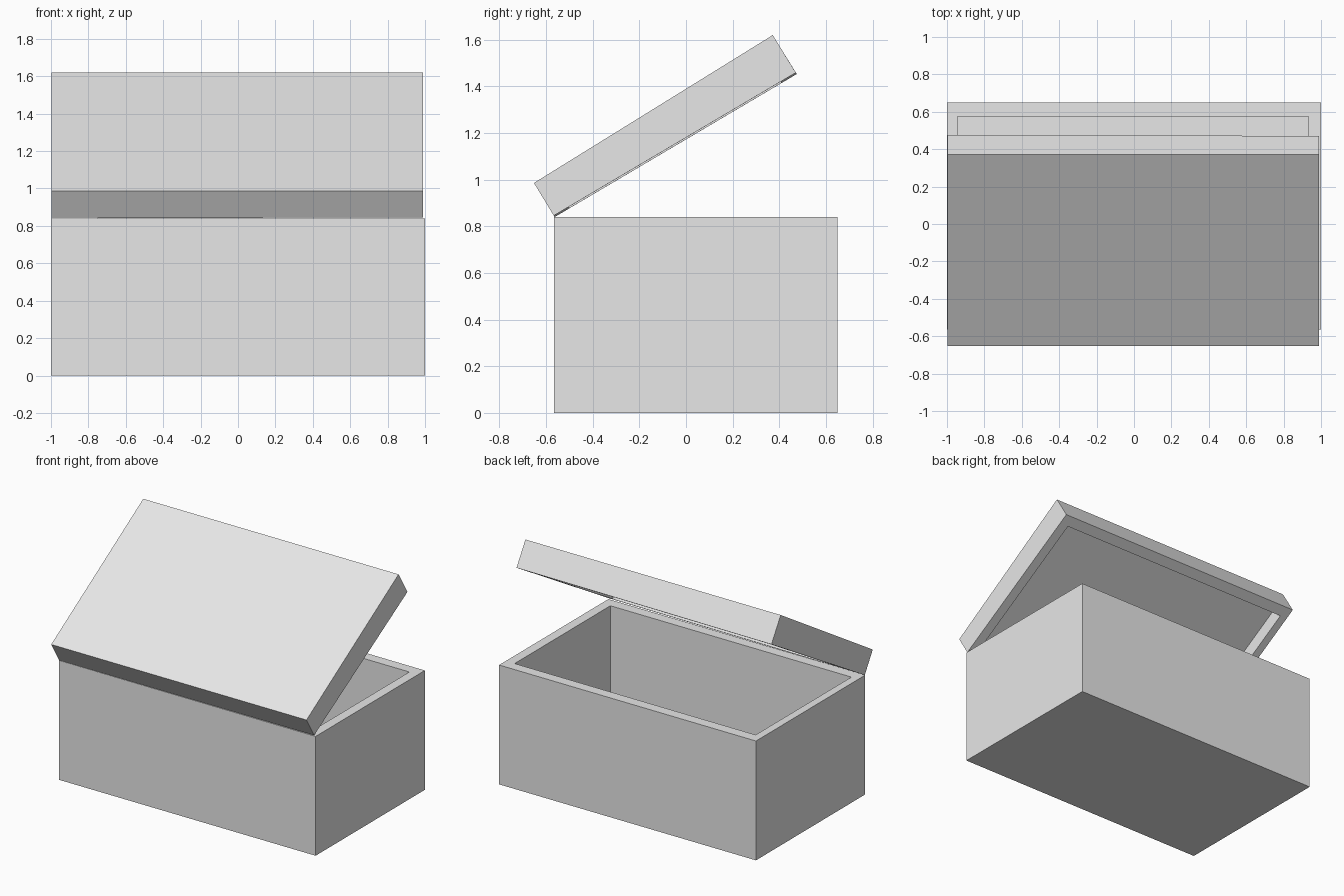
import bpy, bmesh
from mathutils import Vector

cube = bpy.data.objects.get("Cube")
if cube:
    bpy.data.objects.remove(cube, do_unlink=True)

grey = bpy.data.materials.new("light_grey")
grey.use_nodes = True
grey.diffuse_color = (0.8, 0.8, 0.8, 1)
grey.node_tree.nodes["Principled BSDF"].inputs["Base Color"].default_value = (0.8, 0.8, 0.8, 1)

RIM_RIGHT, RIM_LEFT, RIM_END = 0.055, 0.068, 0.075


def hollow_box(name, closed, opened, depth):
    """Open box from its closed-end and open-end quads (-x front, +x front, +x back, -x back)."""
    closed, opened = [Vector(p) for p in closed], [Vector(p) for p in opened]
    a, b, c, d = opened
    across, along = (b - a).normalized(), (d - a).normalized()
    inner = [a + across * RIM_RIGHT + along * RIM_END,
             b - across * RIM_LEFT + along * RIM_END,
             c - across * RIM_LEFT - along * RIM_END,
             d + across * RIM_RIGHT - along * RIM_END]
    inward = (closed[0] - opened[0]).normalized() * depth
    floor = [p + inward for p in inner]

    # Outer shell, rim and cavity are one chain of quad rings
    bm = bmesh.new()
    rings = [[bm.verts.new(p) for p in ring] for ring in (closed, opened, inner, floor)]
    for r, s in zip(rings, rings[1:]):
        for i in range(4):
            j = (i + 1) % 4
            bm.faces.new((r[i], r[j], s[j], s[i]))
    bm.faces.new(rings[0])
    bm.faces.new(rings[-1])
    bmesh.ops.recalc_face_normals(bm, faces=bm.faces)
    mesh = bpy.data.meshes.new(name)
    bm.to_mesh(mesh)
    bm.free()
    mesh.materials.append(grey)
    obj = bpy.data.objects.new(name, mesh)
    bpy.context.collection.objects.link(obj)
    return obj


def rect(x0, x1, front, back):
    """Quad spanning x0..x1 between a front and a back (y, z) point."""
    return [(x0, *front), (x1, *front), (x1, *back), (x0, *back)]


# Open chest body
hollow_box("box_body",
           rect(-1.0, 1.0, (-0.565, 0.0), (0.65, 0.0)),
           rect(-1.0, 1.0, (-0.565, 0.84), (0.65, 0.84)), 0.77)

# Tilted lid, resting on the front rim; its underside rises slightly towards +x
under = rect(-0.998, 0.99, (-0.563, 0.84), (0.475, 1.453))
for i in (1, 2):
    x, y, z = under[i]
    under[i] = (x, y - 0.004, z + 0.006)
hollow_box("lid",
           rect(-0.998, 0.99, (-0.652, 0.986), (0.372, 1.62)),
           under, 0.10)
